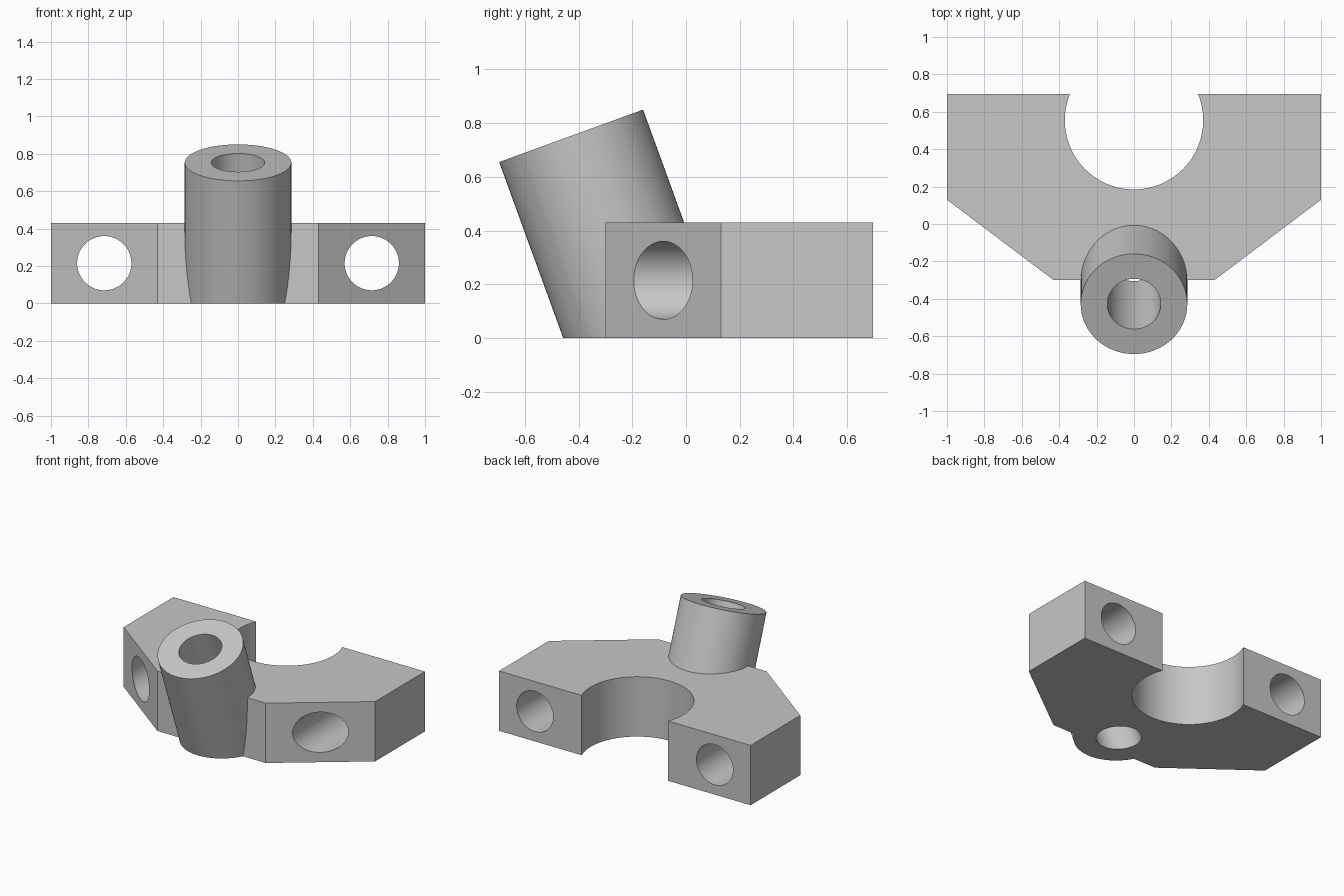
import bpy, bmesh, math
from mathutils import Vector

cube = bpy.data.objects.get("Cube")
if cube:
    bpy.data.objects.remove(cube, do_unlink=True)

HEIGHT = 0.43
SKIRT = 0.2          # extra depth below the floor, trimmed flat at the end
TILT = math.radians(20)

grey = bpy.data.materials.new("light_grey")
grey.use_nodes = True
colour = (0.57, 0.57, 0.57, 1)
grey.diffuse_color = colour
grey.node_tree.nodes["Principled BSDF"].inputs["Base Color"].default_value = colour


def activate(obj):
    bpy.ops.object.select_all(action="DESELECT")
    obj.select_set(True)
    bpy.context.view_layer.objects.active = obj


def cylinder(name, start, end, radius):
    """Closed cylinder running between two points."""
    a, b = Vector(start), Vector(end)
    axis = b - a
    bpy.ops.mesh.primitive_cylinder_add(
        vertices=96, radius=radius, depth=axis.length, location=(a + b) / 2,
        rotation=axis.to_track_quat("Z", "Y").to_euler())
    obj = bpy.context.object
    obj.name = name
    obj.data.materials.append(grey)
    return obj


def combine(target, tool, operation):
    """Apply a boolean and discard the tool."""
    tool.hide_render = True
    activate(target)
    mod = target.modifiers.new(operation.lower(), "BOOLEAN")
    mod.operation = operation
    mod.solver = "EXACT"
    mod.object = tool
    bpy.ops.object.modifier_apply(modifier=mod.name)
    bpy.data.objects.remove(tool, do_unlink=True)


# Plate: chamfered outline, mirrored across x and extruded up
half = [(0.43, -0.30), (1, 0.13), (1, 0.695)]
outline = half + [(-x, y) for x, y in reversed(half)]
bm = bmesh.new()
base = bm.faces.new([bm.verts.new((x, y, -SKIRT)) for x, y in outline])
grown = bmesh.ops.extrude_face_region(bm, geom=[base])["geom"]
bmesh.ops.translate(bm, vec=(0, 0, HEIGHT + SKIRT),
                    verts=[v for v in grown if isinstance(v, bmesh.types.BMVert)])
bmesh.ops.recalc_face_normals(bm, faces=bm.faces)
mesh = bpy.data.meshes.new("bracket_body")
bm.to_mesh(mesh)
bm.free()
body = bpy.data.objects.new("bracket_body", mesh)
bpy.context.collection.objects.link(body)
mesh.materials.append(grey)

# Round notch in the back edge
combine(body, cylinder("notch_cutter", (0, 0.555, -1), (0, 0.555, 1), 0.37), "DIFFERENCE")

# Bolt holes running front to back
for side in (-1, 1):
    x = side * 0.715
    combine(body, cylinder("bolt_cutter", (x, -1, HEIGHT / 2), (x, 1, HEIGHT / 2), 0.145),
            "DIFFERENCE")

# Leaning tube with a bore right through
top = Vector((0, -0.4275, 0.7525))
down = Vector((0, math.sin(TILT), -math.cos(TILT)))
combine(body, cylinder("tube", top, top + down * 1.1, 0.285), "UNION")
combine(body, cylinder("bore_cutter", top - down * 0.3, top + down * 1.5, 0.143), "DIFFERENCE")

# Trim everything flat at the floor
bpy.ops.mesh.primitive_cube_add(size=4, location=(0, 0, -2))
combine(body, bpy.context.object, "DIFFERENCE")

activate(body)
bpy.ops.object.shade_smooth_by_angle(angle=math.radians(25))
